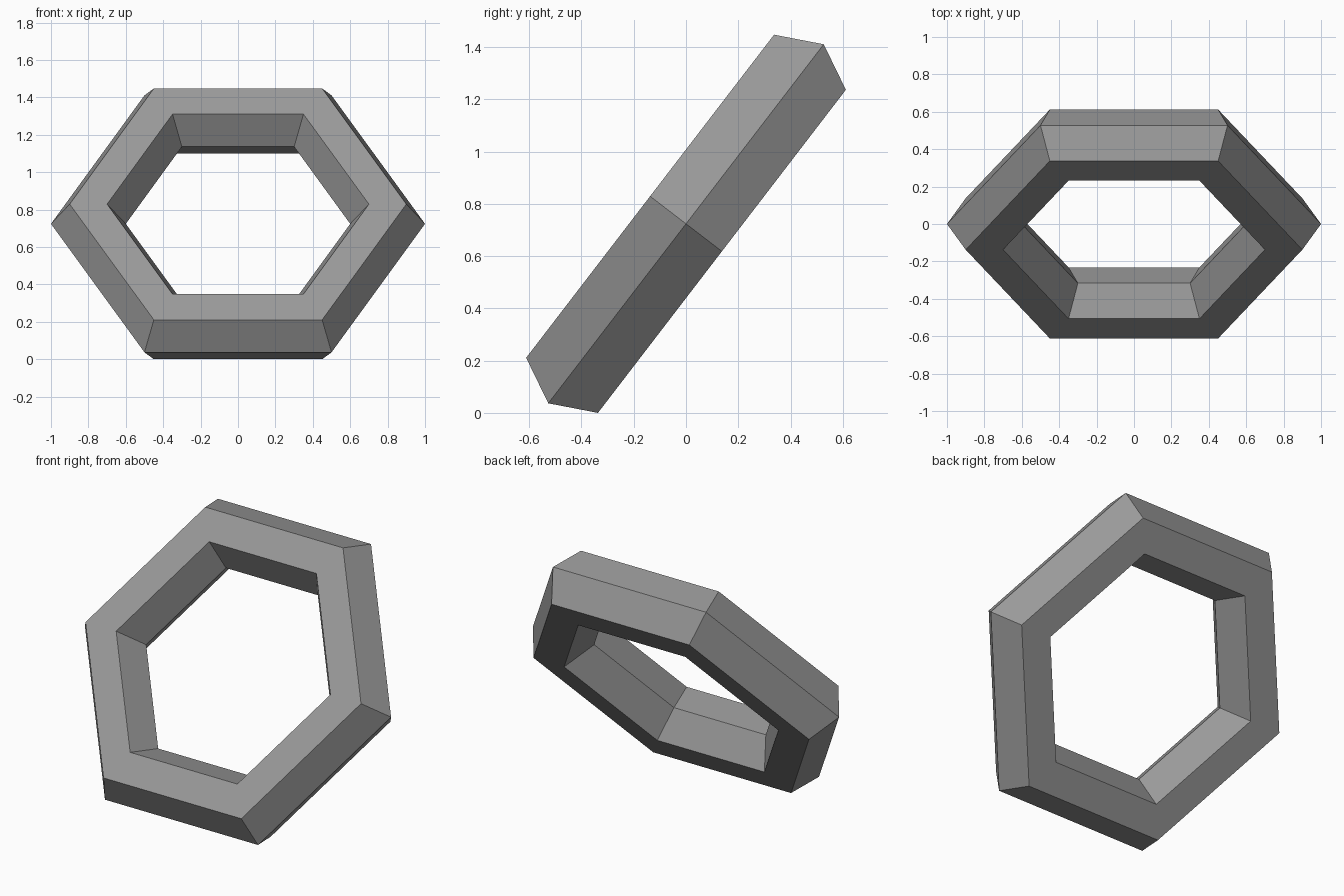
import bpy
import math

if "Cube" in bpy.data.objects:
    bpy.data.objects.remove(bpy.data.objects["Cube"])

MAJOR_R, MINOR_R, SIDES = 0.8, 0.2, 6
TILT = math.radians(52.5)

# Low-poly hexagonal ring: six segments, six-sided section, leaning back
bpy.ops.mesh.primitive_torus_add(
    major_segments=SIDES, minor_segments=SIDES,
    major_radius=MAJOR_R, minor_radius=MINOR_R, rotation=(TILT, 0, 0))
ring = bpy.context.object
ring.name = "hexagonal_ring"
bpy.ops.object.transform_apply(location=False, rotation=True, scale=False)
bpy.ops.object.shade_flat()

# Rest the lowest edge on the ground
ring.location.z = -min(v.co.z for v in ring.data.vertices)

# Plain grey colour
grey = bpy.data.materials.new("mid_grey")
grey.diffuse_color = (0.32, 0.32, 0.32, 1)
grey.use_nodes = True
grey.node_tree.nodes["Principled BSDF"].inputs["Base Color"].default_value = grey.diffuse_color
ring.data.materials.append(grey)
